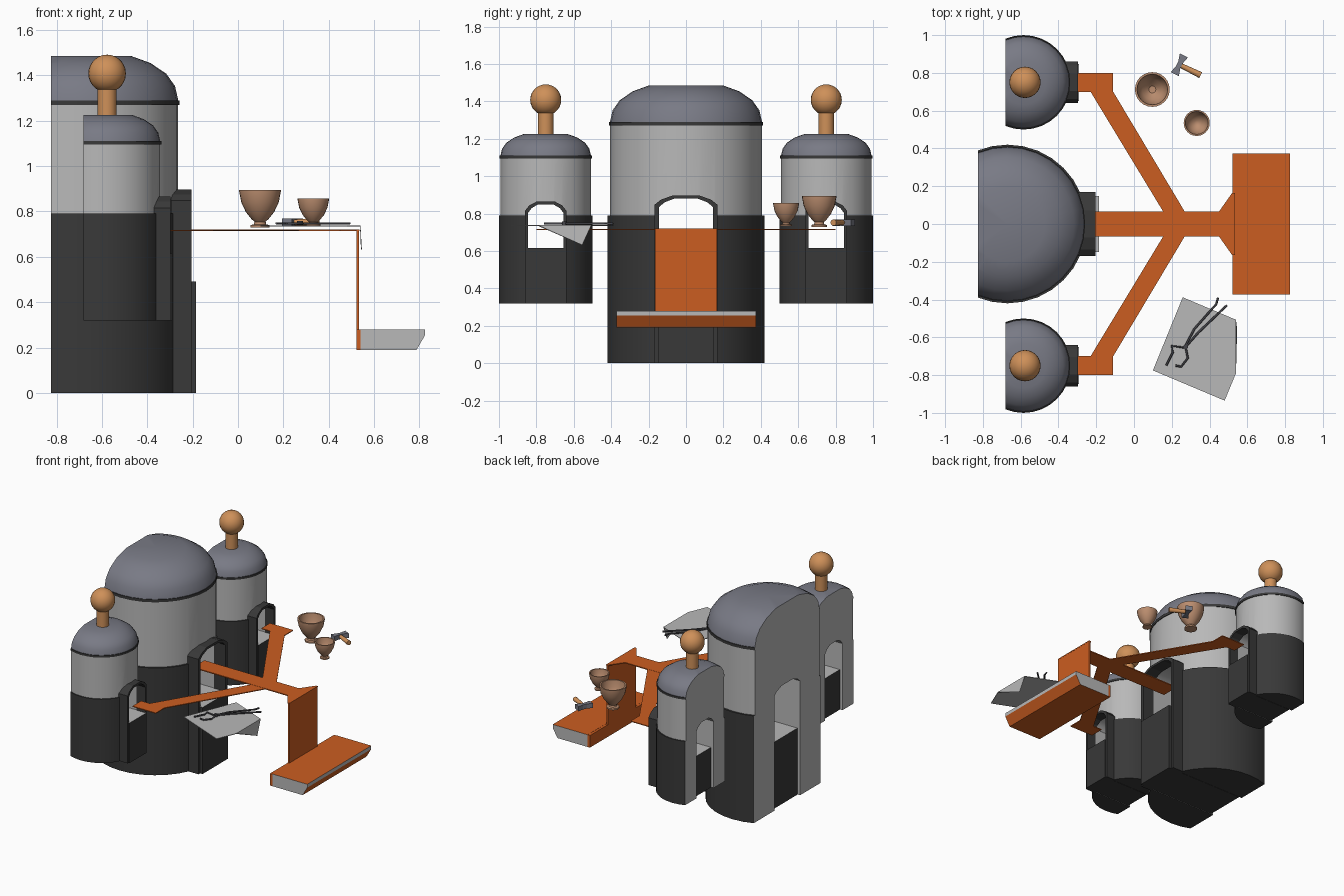
import bpy, bmesh, math
from mathutils import Vector, Matrix

if "Cube" in bpy.data.objects:
    bpy.data.objects.remove(bpy.data.objects["Cube"])


def mat(name, *c):
    m = bpy.data.materials.new(name)
    m.diffuse_color = (*c, 1)
    m.use_nodes = True
    m.node_tree.nodes["Principled BSDF"].inputs["Base Color"].default_value = m.diffuse_color
    return m


DARK = mat("dark_iron", .04, .04, .04)
LIGHT = mat("light_grey", .48, .48, .48)
DOME = mat("dome_steel", .19, .195, .235)
ORANGE = mat("molten_orange", .6, .11, .015)
COPPER = mat("copper", .62, .28, .10)
CLAY = mat("clay", .5, .27, .16)
TOOL = mat("tool_steel", .06, .06, .07)


def finish(name, bm, mats, rule=None, smooth=None):
    """Turn a bmesh into an object, colouring faces by a rule."""
    bmesh.ops.recalc_face_normals(bm, faces=bm.faces)
    me = bpy.data.meshes.new(name)
    bm.to_mesh(me)
    bm.free()
    ob = bpy.data.objects.new(name, me)
    bpy.context.collection.objects.link(ob)
    for m in mats:
        me.materials.append(m)
    if smooth:
        activate(ob)
        bpy.ops.object.shade_smooth_by_angle(angle=math.radians(smooth))
    if rule:
        paint(ob, rule)
    return ob


def activate(ob):
    bpy.ops.object.select_all(action='DESELECT')
    bpy.context.view_layer.objects.active = ob
    ob.select_set(True)


def paint(ob, rule):
    for p in ob.data.polygons:
        p.material_index = rule(p.center, p.normal)


def prism(points, direction):
    """Extrude a flat outline along a vector."""
    bm = bmesh.new()
    f = bm.faces.new([bm.verts.new(p) for p in points])
    r = bmesh.ops.extrude_face_region(bm, geom=[f], use_keep_orig=True)
    vs = [v for v in r['geom'] if isinstance(v, bmesh.types.BMVert)]
    bmesh.ops.translate(bm, verts=vs, vec=Vector(direction))
    return bm


def box(x0, x1, y0, y1, z0, z1):
    return prism([(x0, y0, z0), (x1, y0, z0), (x1, y1, z0), (x0, y1, z0)], (0, 0, z1 - z0))


def lathe(profile, x, y, steps=32):
    bm = bmesh.new()
    vs = [bm.verts.new((x + r, y, z)) for r, z in profile]
    es = [bm.edges.new(e) for e in zip(vs, vs[1:])]
    bmesh.ops.spin(bm, geom=vs + es, cent=(x, y, 0), axis=(0, 0, 1),
                   angle=2 * math.pi, steps=steps)
    bmesh.ops.remove_doubles(bm, verts=bm.verts, dist=1e-4)
    return bm


def arch(hw, spring, top, z0):
    """Door outline as (y, z) from one foot to the other."""
    half = [(hw, z0), (hw, spring), (hw * .8, spring + (top - spring) * .55), (hw * .42, top)]
    return half + [(-y, z) for y, z in reversed(half)]


def furnace(name, cx, cy, r, cut, z0, wall, dome, top, hw, door, front, trim, floor):
    u = r * .968
    # round body with dome, sliced flat at the back
    prof = [(0, z0), (r, z0), (r, .79), (u, .79), (u, wall), (u + .005, wall), (u + .005, dome),
            (u, dome), (u * .965, dome + (top - dome) * .32), (u * .87, dome + (top - dome) * .6),
            (u * .7, dome + (top - dome) * .84), (u * .49, top), (0, top)]
    bm = lathe(prof, cx, cy)
    g = bmesh.ops.bisect_plane(bm, geom=bm.verts[:] + bm.edges[:] + bm.faces[:],
                               plane_co=(cut, 0, 0), plane_no=(-1, 0, 0), clear_outer=True)
    bmesh.ops.contextual_create(
        bm, geom=[e for e in g['geom_cut'] if isinstance(e, bmesh.types.BMEdge)])
    mats = [DARK, LIGHT, DOME]
    body = finish(name + "_body", bm, mats)
    # arched tunnel through the body
    pts = [(cut - .2, cy + y, z) for y, z in arch(hw + .005, door - .055, door - .008, z0 - .1)]
    cutter = finish(name + "_cutter", prism(pts, (1.2, 0, 0)), mats)
    cutter.hide_render = True
    mod = body.modifiers.new("tunnel", 'BOOLEAN')
    mod.operation, mod.solver, mod.object = 'DIFFERENCE', 'EXACT', cutter
    activate(body)
    bpy.ops.object.modifier_apply(modifier="tunnel")
    bpy.data.objects.remove(cutter)

    def colour(c, n):
        inside = abs(c.y - cy) < hw + .01 and z0 + .01 < c.z < door and abs(n.x) < .3
        if n.x < -.98 or inside:
            return 1
        if c.z < .791:
            return 0
        if c.z < wall - .002:
            return 1
        return 0 if c.z < dome + .001 else 2
    bpy.ops.object.shade_smooth_by_angle(angle=math.radians(35))
    paint(body, colour)
    # raised door frame
    out = arch(hw * 1.16, door - .05, door, z0)
    inn = arch(hw, door - .063, door - .016, z0)
    x0 = cx + math.sqrt(r * r - (hw * 1.16) ** 2) - .01
    finish(name + "_door_frame", prism([(x0, cy + y, z) for y, z in out + inn[::-1]],
                                       (trim - x0, 0, 0)), [DARK])
    # hearth block below the opening
    finish(name + "_hearth", box(cut + .02, front, cy - hw - .003, cy + hw + .003, z0, floor),
           [DARK, LIGHT], lambda c, n: int(n.z > .9))


furnace("main_furnace", -.67, 0, .42, -.825, 0, 1.27, 1.29, 1.485, .145, .897, -.185, -.205, .49)
for s, side in ((1, "back"), (-1, "front")):
    y = s * .75
    furnace(side + "_furnace", -.585, y, .25, -.68, .32, 1.095, 1.11, 1.225, .095, .866,
            -.29, -.297, .615)
    # chimney stem and ball
    finish(side + "_chimney", lathe([(0, 1.2), (.042, 1.2), (.042, 1.36), (0, 1.36)], -.577, y, 24),
           [COPPER], smooth=35)
    bm = bmesh.new()
    bmesh.ops.create_uvsphere(bm, u_segments=24, v_segments=14, radius=.083,
                              matrix=Matrix.Translation((-.577, y, 1.408)))
    finish(side + "_chimney_ball", bm, [COPPER], smooth=60)
    # side stream of molten metal
    stream = [(-.3, .7), (-.3, .8), (-.11, .8), (-.11, .7), (.272, .06), (.158, .06), (-.23, .7)]
    finish(side + "_stream", prism([(a, s * b, .713) for a, b in stream], (0, 0, .006)), [ORANGE])

# main stream, fall and casting trough
half = [(-.32, .066), (.45, .066), (.52, .165), (.535, .165)]
finish("main_stream", prism([(a, b, .713) for a, b in half + [(a, -b) for a, b in half[::-1]]],
                            (0, 0, .007)), [ORANGE])
finish("metal_fall", box(.522, .534, -.165, .165, .2, .718), [ORANGE])
side = [(.54, .19), (.787, .19), (.825, .255), (.825, .28), (.54, .28)]
finish("casting_trough", prism([(a, -.372, b) for a, b in side], (0, .745, 0)), [ORANGE, LIGHT],
       lambda c, n: int(abs(n.y) > .9 or n.x > .95))
finish("trough_back", box(.522, .541, -.372, .373, .19, .279), [ORANGE])

# footed crucibles
cup = [(0, 0), (.46, 0), (.46, .12), (.3, .16), (.27, .28), (.42, .42), (.68, .74), (.9, 1.2),
       (1, 1.7), (1, 1.78), (.88, 1.78), (.8, 1.25), (.58, .82), (.2, .5), (0, .48)]
for name, x, y, r, z, h in (("large_crucible", .097, .712, .092, .728, .094),
                            ("small_crucible", .332, .535, .069, .733, .069)):
    finish(name, lathe([(a * r, z + b * h) for a, b in cup], x, y, 24), [CLAY], smooth=35)

# hammer: flared head and wooden handle
turn = Matrix.Translation((.24, .843, .752)) @ Matrix.Rotation(math.radians(-26), 4, 'Z')
head = [(-.024, -.055), (.024, -.055), (.013, -.015), (.013, .015), (.024, .055), (-.024, .055),
        (-.013, .015), (-.013, -.015)]
bm = prism([(a, b, -.017) for a, b in head], (0, 0, .034))
bm.transform(turn)
finish("hammer_head", bm, [DOME])
bm = bmesh.new()
bmesh.ops.create_cone(bm, cap_ends=True, segments=12, radius1=.013, radius2=.017, depth=.115,
                      matrix=turn @ Matrix.Translation((.068, 0, 0))
                      @ Matrix.Rotation(math.pi / 2, 4, 'Y'))
finish("hammer_handle", bm, [COPPER], smooth=40)

# leather sheet with one corner hanging over the edge
bm = bmesh.new()
v = [bm.verts.new(p) for p in ((.1, -.775, .738), (.258, -.388, .738), (.54, -.507, .738),
                               (.54, -.79, .738), (.48, -.935, .738), (.546, -.555, .632))]
bm.faces.new(v[:5])
bm.faces.new((v[3], v[2], v[5]))
sheet = finish("sheet", bm, [LIGHT])
sheet.modifiers.new("thickness", 'SOLIDIFY').thickness = .004

# tongs: two crossed bars and a pivot
bars = {"tong_bar_a": [(.17, -.75), (.205, -.68), (.2, -.645), (.27, -.655), (.34, -.575), (.492, -.43)],
        "tong_bar_b": [(.22, -.75), (.25, -.755), (.285, -.71), (.272, -.645), (.32, -.555), (.435, -.425),
                       (.445, -.39)]}
for name, pts in bars.items():
    cu = bpy.data.curves.new(name, 'CURVE')
    cu.dimensions = '3D'
    cu.bevel_depth, cu.bevel_resolution, cu.use_fill_caps = .006, 1, True
    sp = cu.splines.new('POLY')
    sp.points.add(len(pts) - 1)
    for p, q in zip(sp.points, pts):
        p.co = (*q, .747, 1)
    cu.materials.append(TOOL)
    ob = bpy.data.objects.new(name, cu)
    bpy.context.collection.objects.link(ob)
    activate(ob)
    bpy.ops.object.convert(target='MESH')
finish("tong_pivot", lathe([(0, .74), (.013, .74), (.013, .757), (0, .757)], .274, -.65, 12), [TOOL])
